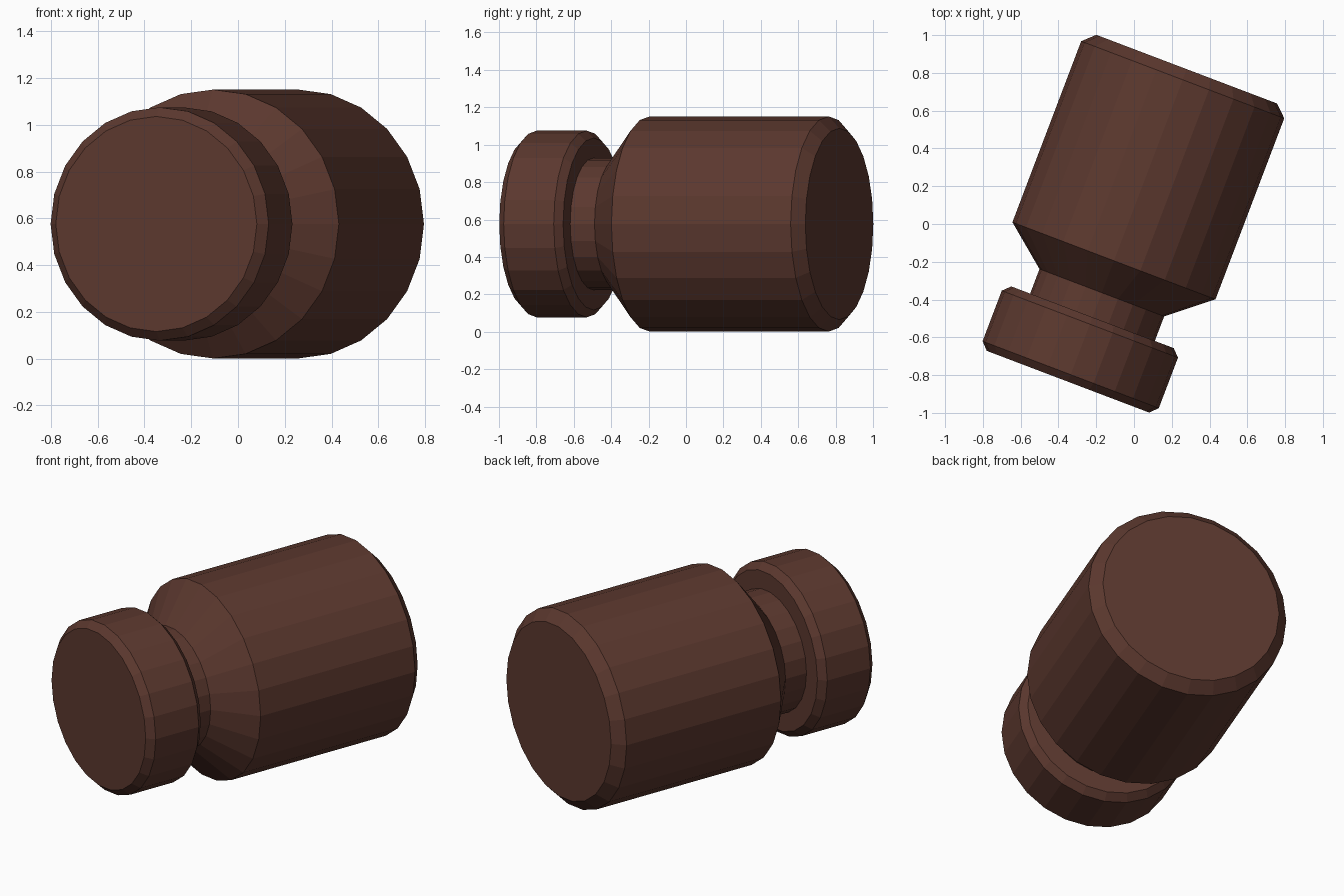
import bpy, bmesh, math
from mathutils import Matrix, Vector

if "Cube" in bpy.data.objects:
    bpy.data.objects.remove(bpy.data.objects["Cube"])

SIDES = 24
YAW = math.radians(-20.8)          # jar lies on its side, turned about z
AXIS_POINT = Vector((-0.028, 0.011, 0.576))

brown = bpy.data.materials.new("dark_brown")
brown.diffuse_color = (0.107, 0.040, 0.028, 1)
brown.use_nodes = True
brown.node_tree.nodes["Principled BSDF"].inputs["Base Color"].default_value = brown.diffuse_color

# local z (lathe axis) -> y, then turned and lifted into place
place = (Matrix.Translation(AXIS_POINT) @ Matrix.Rotation(YAW, 4, 'Z')
         @ Matrix.Rotation(math.radians(-90), 4, 'X'))


def lathe(name, profile):
    """Closed solid of revolution from (radius, distance along axis) points."""
    bm = bmesh.new()
    rings = []
    for r, t in profile:
        rings.append([bm.verts.new((r * math.cos(2 * math.pi * i / SIDES),
                                    r * math.sin(2 * math.pi * i / SIDES), t))
                      for i in range(SIDES)])
    for a, b in zip(rings, rings[1:]):
        for i in range(SIDES):
            j = (i + 1) % SIDES
            bm.faces.new((a[i], a[j], b[j], b[i]))
    bm.faces.new(rings[0][::-1])
    bm.faces.new(rings[-1])
    bmesh.ops.recalc_face_normals(bm, faces=bm.faces)
    bm.transform(place)
    mesh = bpy.data.meshes.new(name)
    bm.to_mesh(mesh)
    bm.free()
    mesh.materials.append(brown)
    obj = bpy.data.objects.new(name, mesh)
    bpy.context.collection.objects.link(obj)
    return obj


# lid: short drum with chamfered rims
lid = lathe("lid", [(0.46, -0.905), (0.499, -0.865),
                    (0.499, -0.579), (0.46, -0.54)])

# jar: neck, sloped shoulder, straight body, chamfered base
jar = lathe("jar_body", [(0.353, -0.55), (0.353, -0.401), (0.575, -0.22),
                         (0.575, 0.805), (0.512, 0.865)])
